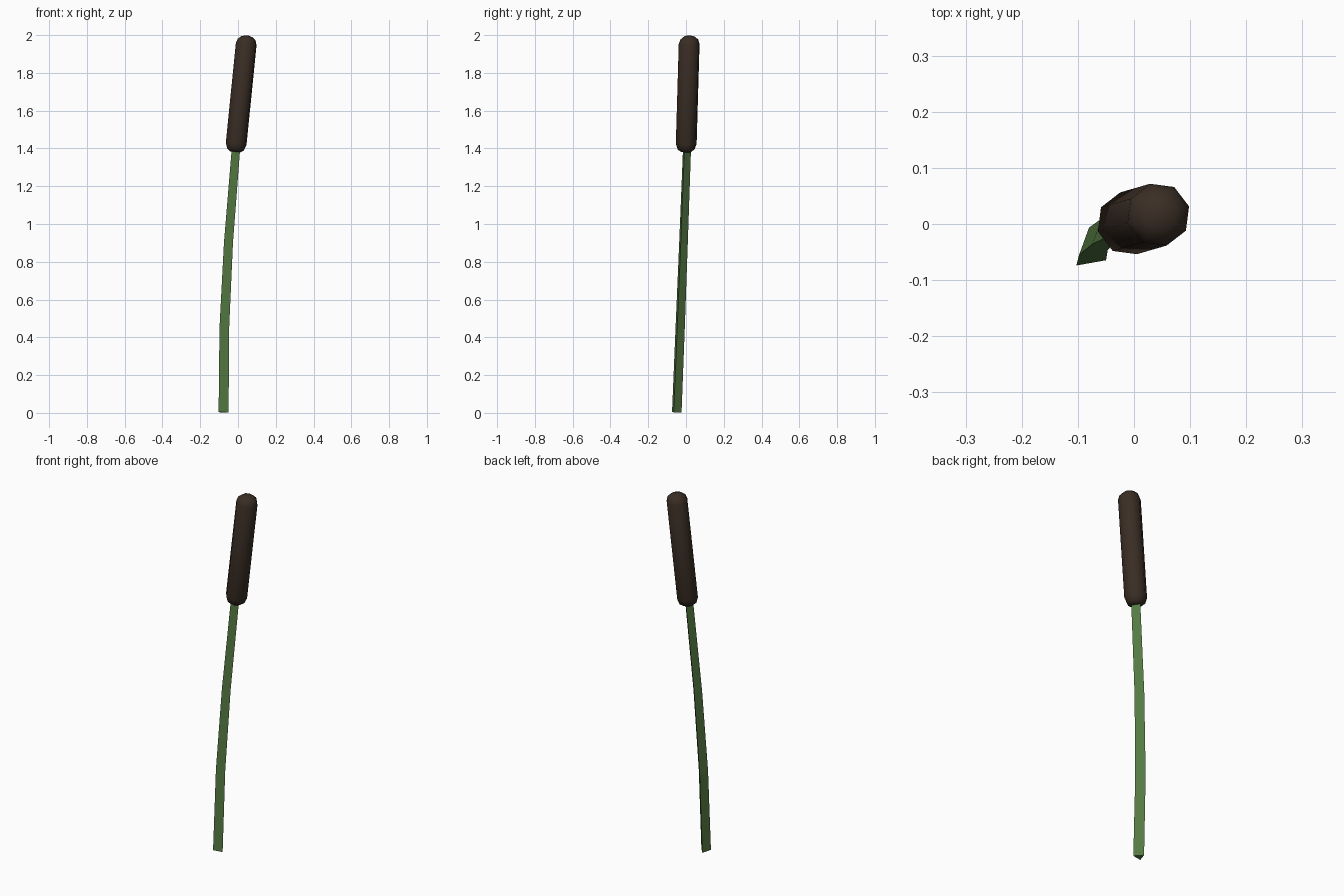
import bpy, bmesh, math
from mathutils import Vector

if "Cube" in bpy.data.objects:
    bpy.data.objects.remove(bpy.data.objects["Cube"])


def material(name, rgb):
    m = bpy.data.materials.new(name)
    m.diffuse_color = (*rgb, 1)
    m.use_nodes = True
    m.node_tree.nodes["Principled BSDF"].inputs["Base Color"].default_value = m.diffuse_color
    return m


def loft(name, rings, sides, phase, mat, level_base=False):
    """Skin polygon rings (centre, radius) set square to the path."""
    bm = bmesh.new()
    pts = [Vector(c) for c, _ in rings]
    loops = []
    for i, (c, r) in enumerate(rings):
        t = (pts[min(i + 1, len(pts) - 1)] - pts[max(i - 1, 0)]).normalized()
        if level_base and i == 0:
            t = Vector((0, 0, 1))
        turn = Vector((0, 0, 1)).rotation_difference(t)
        angles = [math.radians(phase) + math.tau * k / sides for k in range(sides)]
        loops.append([bm.verts.new(pts[i] + turn @ Vector((r * math.cos(a), r * math.sin(a), 0)))
                      for a in angles])
    for a, b in zip(loops, loops[1:]):
        for k in range(sides):
            n = (k + 1) % sides
            bm.faces.new((a[k], a[n], b[n], b[k]))
    bm.faces.new(loops[0][::-1])
    bm.faces.new(loops[-1])
    me = bpy.data.meshes.new(name)
    bm.to_mesh(me)
    bm.free()
    me.materials.append(mat)
    ob = bpy.data.objects.new(name, me)
    bpy.context.collection.objects.link(ob)
    return ob


green = material("stem_green", (0.09, 0.19, 0.055))
brown = material("head_brown", (0.042, 0.027, 0.018))

# Three-sided, gently bent stem running up into the head
loft("stem", [((-0.079, -0.054, 0.003), 0.031), ((-0.075, -0.036, 0.45), 0.030),
              ((-0.053, -0.018, 0.90), 0.028), ((-0.013, 0.001, 1.40), 0.026)],
     3, 100, green)

# Eight-sided seed head with rounded ends, leaning along its own axis
low, high = Vector((-0.014, 0.000, 1.382)), Vector((0.048, 0.018, 1.998))
profile = [(0, 0.028), (0.02, 0.046), (0.07, 0.057), (0.925, 0.057),
           (0.965, 0.049), (0.99, 0.030), (1.0, 0.008)]
head = loft("seed_head", [(low.lerp(high, t), r) for t, r in profile], 8, 15, brown)
for p in head.data.polygons:
    p.use_smooth = True
